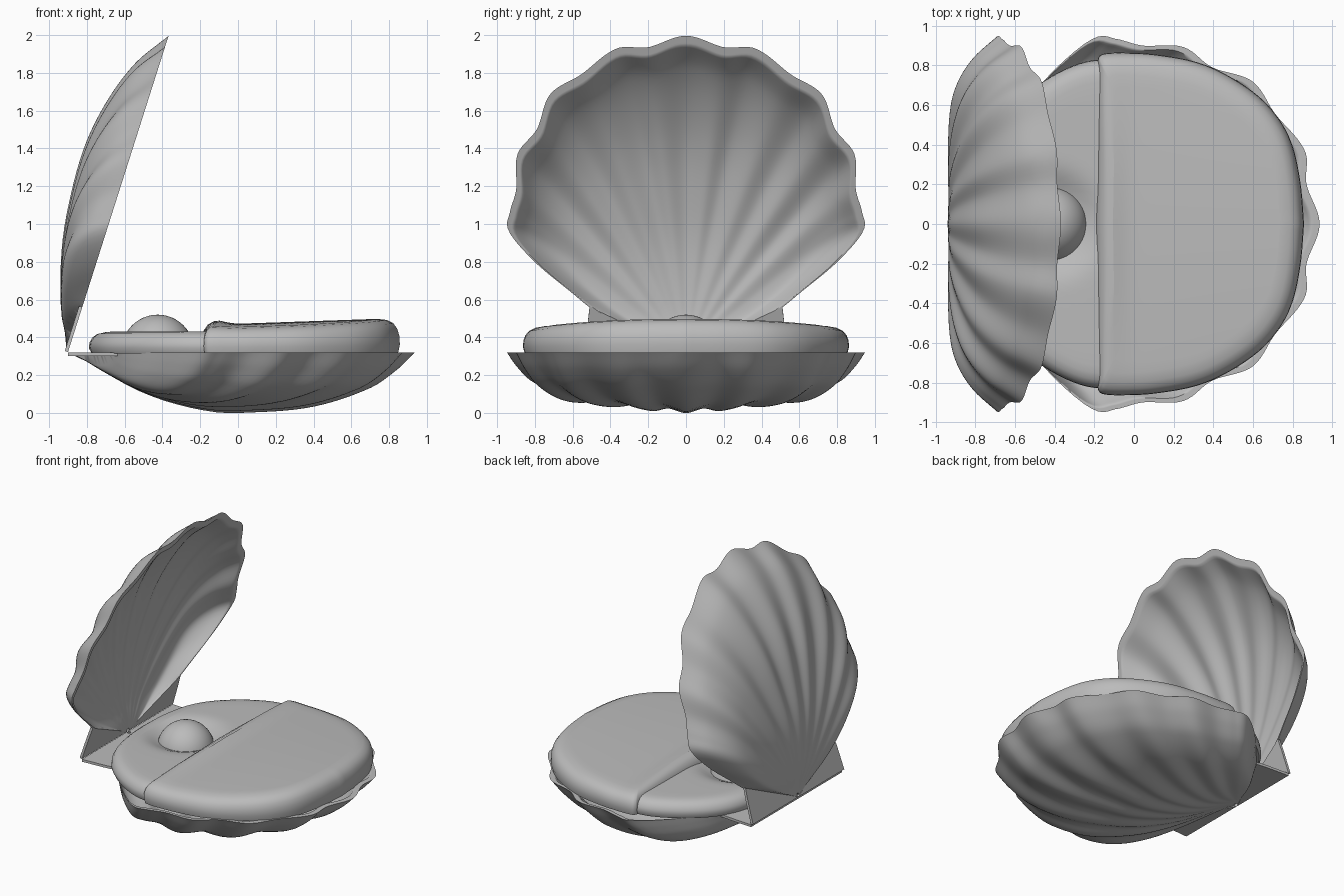
import bpy, bmesh, math
from mathutils import Vector

if "Cube" in bpy.data.objects:
    bpy.data.objects.remove(bpy.data.objects["Cube"])

GREY = bpy.data.materials.new("soft_grey")
GREY.diffuse_color = (0.5, 0.5, 0.5, 1)
GREY.use_nodes = True
GREY.node_tree.nodes["Principled BSDF"].inputs["Base Color"].default_value = GREY.diffuse_color


def curve(pts, t):
    """Smooth cubic through (t, value) pairs."""
    n = len(pts)

    def slope(i):
        a, b = pts[max(i - 1, 0)], pts[min(i + 1, n - 1)]
        return (b[1] - a[1]) / (b[0] - a[0])
    i = 0
    while i < n - 2 and t > pts[i + 1][0]:
        i += 1
    (t0, p0), (t1, p1) = pts[i], pts[i + 1]
    h = t1 - t0
    k = min(max((t - t0) / h, 0), 1)
    return ((2*k**3 - 3*k*k + 1) * p0 + (k**3 - 2*k*k + k) * h * slope(i)
            + (3*k*k - 2*k**3) * p1 + (k**3 - k*k) * h * slope(i + 1))


def finish(name, bm, angle=40):
    bmesh.ops.recalc_face_normals(bm, faces=bm.faces)
    me = bpy.data.meshes.new(name)
    bm.to_mesh(me)
    bm.free()
    ob = bpy.data.objects.new(name, me)
    bpy.context.collection.objects.link(ob)
    me.materials.append(GREY)
    bpy.ops.object.select_all(action='DESELECT')
    ob.select_set(True)
    bpy.context.view_layer.objects.active = ob
    bpy.ops.object.shade_smooth_by_angle(angle=math.radians(angle))
    return ob


# Scalloped rim: angle from the hinge (degrees), radius
RIM = [(-6.5, 1.775), (0, 1.83), (6.5, 1.775), (11.7, 1.795), (19, 1.70), (25.8, 1.655),
       (31.3, 1.515), (38, 1.45), (43.5, 1.305), (49, 1.235), (53.3, 1.17), (57, 0.95),
       (60, 0.72), (63.4, 0.56)]
EDGE = 63.4
# Ribs: angle, height share
RIB = [(-6.5, 0), (0, 1), (6.5, 0), (12, 1), (19, 0), (25.5, 1), (31.5, 0), (38.5, 1),
       (44, 0), (52, 1), (63.4, 0.3)]


def shell(name, origin, along, out, stretch, bulge, ribs, flank):
    """Ribbed half shell fanning out from the hinge, with a wall."""
    origin, along, out = Vector(origin), Vector(along), Vector(out)
    side = Vector((0, 1, 0))
    rows, cols = 40, 144
    bm = bmesh.new()
    outer, inner = [], []
    for j in range(rows + 1):
        s = 0.015 + 0.985 * math.sin(math.pi / 2 * j / rows)
        orow, irow = [], []
        for i in range(cols + 1):
            a = EDGE * (2 * i / cols - 1)
            r = curve(RIM, abs(a)) * s
            t = math.radians(a)
            u, v = r * math.cos(t), r * math.sin(t)
            fall = math.sqrt(max(0, 1 - (abs(a) / EDGE) ** flank))
            # soft minimum of the lengthwise arch and the rim round-off
            arch = max(curve(bulge, u / 1.83), 1e-5)
            rim = max(curve(bulge, s) * fall, 1e-5)
            d = (arch ** -6 + rim ** -6) ** (-1 / 6)
            d *= 1 + 0.122 * math.exp(-(a / 20) ** 2)
            d *= 1 - ribs * min(1, 1.6 * s) * (1 - curve(RIB, abs(a)))
            if j == rows or i in (0, cols):
                d = 0
            base = origin + along * (u * stretch) + side * v
            orow.append(bm.verts.new(base + out * d))
            inset = origin + (base - origin) * 0.988
            irow.append(bm.verts.new(inset + out * max(0, d - 0.022)))
        outer.append(orow)
        inner.append(irow)
    for g in (outer, inner):
        for j in range(rows):
            for i in range(cols):
                bm.faces.new((g[j][i], g[j][i + 1], g[j + 1][i + 1], g[j + 1][i]))

    def border(g):
        return (g[0] + [r[-1] for r in g[1:]] + g[-1][-2::-1] + [r[0] for r in g[-2:0:-1]])
    a, b = border(outer), border(inner)
    for i in range(len(a)):
        k = (i + 1) % len(a)
        bm.faces.new((a[i], a[k], b[k], b[i]))
    finish(name, bm, 50)

    # flat ears beside the hinge
    for sgn, tag in ((1, "left"), (-1, "right")):
        bm = bmesh.new()
        tri = [(0, 0), (0, 0.53), (0.17, 0.52), (0.26, 0.51)]
        lo = [bm.verts.new(origin + along * u * stretch + side * v * sgn) for u, v in tri]
        hi = [bm.verts.new(v.co + out * 0.018) for v in lo]
        bm.faces.new(lo)
        bm.faces.new(hi)
        for i in range(len(tri)):
            k = (i + 1) % len(tri)
            bm.faces.new((lo[i], lo[k], hi[k], hi[i]))
        finish(name + "_ear_" + tag, bm)


shell("lower_shell", (-0.9, 0, 0.32), (1, 0, 0), (0, 0, -1), 1.003,
      [(0, 0.008), (0.03, 0.024), (0.1, 0.1), (0.2, 0.2), (0.3, 0.268), (0.42, 0.315),
       (0.5, 0.32), (0.7, 0.29), (0.87, 0.19), (0.95, 0.09), (1, 0)], 0.085, 4.5)
shell("upper_shell", (-0.9, 0, 0.322), (0.303, 0, 0.953), (-0.953, 0, 0.303), 0.96,
      [(0, 0.01), (0.04, 0.035), (0.11, 0.1), (0.28, 0.193), (0.42, 0.233), (0.6, 0.247),
       (0.75, 0.209), (0.89, 0.125), (1, 0)], 0.11, 5)


def pad(name, half, cx, rings, top):
    """Cushion from a mirrored outline; rings are (inset, height share)."""
    xs = [(i, p[0]) for i, p in enumerate(half)]
    ys = [(i, p[1]) for i, p in enumerate(half)]
    steps = 6 * (len(half) - 1)
    side = [(curve(xs, i / 6), curve(ys, i / 6)) for i in range(steps + 1)]
    outline = side + [(x, -y) for x, y in side[-2:0:-1]]
    bm = bmesh.new()
    loops = []
    base = 0.315
    for inset, share in rings:
        loop = []
        for x, y in outline:
            dist = math.hypot(x - cx, y)
            k = inset / dist if inset < 0.2 else inset
            px, py = cx + (x - cx) * (1 - k), y * (1 - k)
            loop.append(bm.verts.new((px, py, base + (top(px, py) - base) * share)))
        loops.append(loop)
    n = len(outline)
    for a, b in zip(loops, loops[1:]):
        for i in range(n):
            k = (i + 1) % n
            bm.faces.new((a[i], a[k], b[k], b[i]))
    bm.faces.new(loops[0])
    peak = bm.verts.new((cx, 0, top(cx, 0)))
    for i in range(n):
        bm.faces.new((loops[-1][i], loops[-1][(i + 1) % n], peak))
    finish(name, bm, 60)


ROUND = [(0.015, 0), (0.0, 0.25), (0.004, 0.5), (0.02, 0.73), (0.045, 0.89), (0.08, 0.97),
         (0.12, 1)] + [(k / 20, 1) for k in range(5, 20)]
PEARL = Vector((-0.425, 0, 0.328))


def mattress_top(x, y):
    # dip pressed in around the pearl
    d = math.hypot(x - PEARL.x, y)
    return 0.432 - 0.07 * math.exp(-(d / 0.23) ** 4)


def blanket_top(x, y):
    # turned-up edge, rising gently to the foot, sagging to the sides
    fold = 0.022 * math.exp(-((x + 0.14) / 0.08) ** 2) * math.exp(-(y / 0.6) ** 2)
    return 0.472 + 0.035 * max(0, x) * (1 - 0.5 * y * y) + fold - 0.03 * y * y


pad("mattress", [(-0.79, 0), (-0.775, 0.2), (-0.72, 0.42), (-0.62, 0.58), (-0.47, 0.71),
                 (-0.3, 0.8), (-0.15, 0.83), (0.1, 0.825), (0.32, 0.78), (0.55, 0.66),
                 (0.7, 0.5), (0.79, 0.28), (0.82, 0)], -0.35, ROUND, mattress_top)

EDGE_ROUND = [(0.01, 0), (0.0, 0.25), (0.003, 0.5), (0.014, 0.7), (0.035, 0.86), (0.07, 0.96),
              (0.12, 1)] + [(k / 20, 1) for k in range(4, 20)]
pad("blanket", [(-0.195, 0), (-0.19, 0.3), (-0.187, 0.6), (-0.183, 0.8), (-0.175, 0.845),
                (-0.14, 0.86), (-0.05, 0.863), (0.1, 0.855), (0.3, 0.82), (0.46, 0.755),
                (0.62, 0.65), (0.73, 0.53), (0.8, 0.39), (0.84, 0.2), (0.857, 0)],
    0.25, EDGE_ROUND, blanket_top)

# pearl resting in the dip
bm = bmesh.new()
bmesh.ops.create_uvsphere(bm, u_segments=40, v_segments=24, radius=0.192)
bmesh.ops.translate(bm, verts=bm.verts, vec=PEARL)
finish("pearl", bm)
